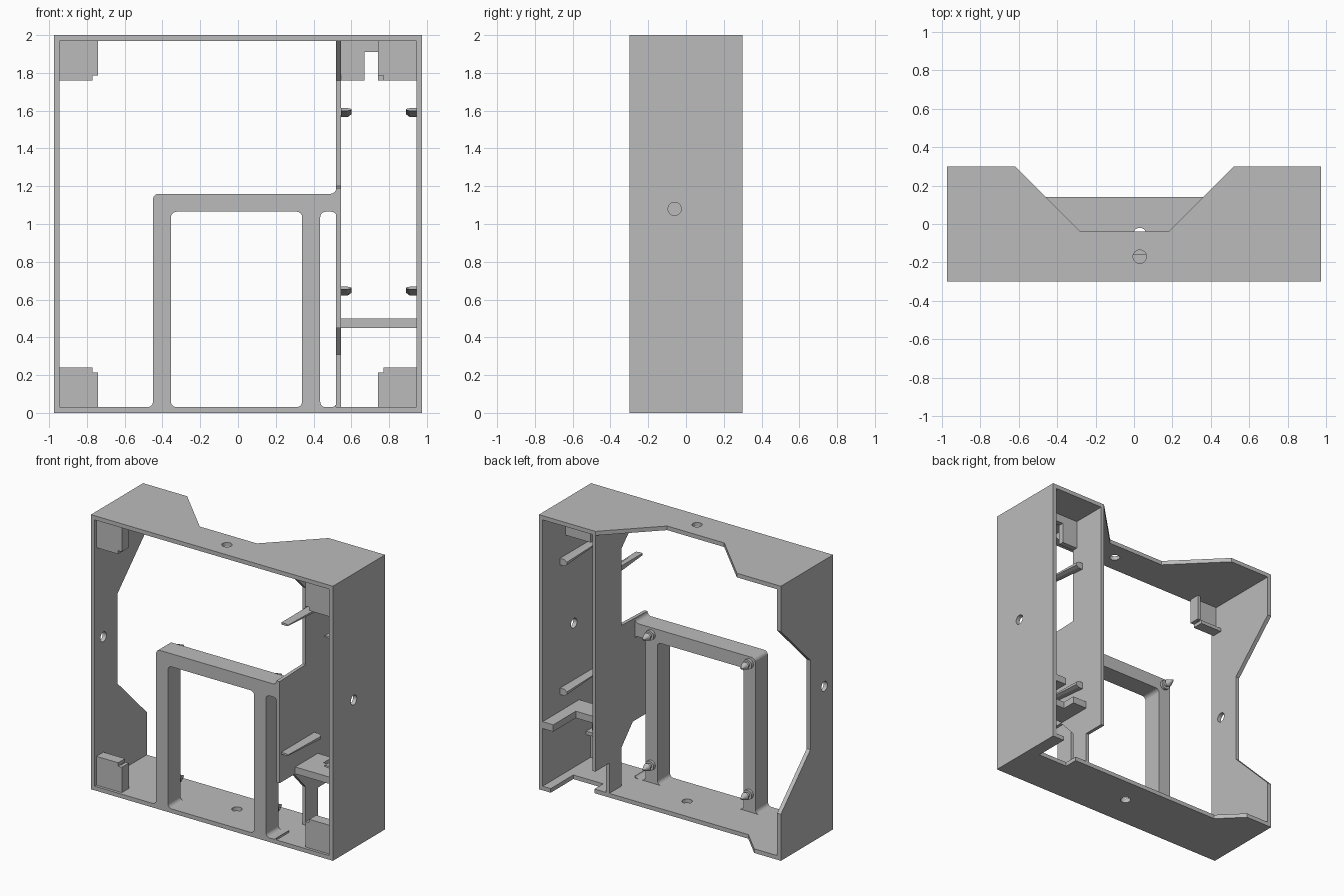
import bpy, bmesh, math
from mathutils import Vector

cube = bpy.data.objects.get("Cube")
if cube:
    bpy.data.objects.remove(cube)

grey = bpy.data.materials.new("plain grey")
grey.use_nodes = True
grey.diffuse_color = (0.5, 0.5, 0.5, 1)
grey.node_tree.nodes["Principled BSDF"].inputs["Base Color"].default_value = (0.5, 0.5, 0.5, 1)

# 2D profile (u, v) plus depth d, placed along the chosen axis
PLACE = {"X": lambda u, v, d: (d, u, v),
         "Y": lambda u, v, d: (u, d, v),
         "Z": lambda u, v, d: (u, v, d)}


def prism(name, axis, pts, a, b, end=None):
    """Extrude a profile from a to b; end optionally gives the far profile."""
    bm = bmesh.new()
    place = PLACE[axis]
    near = [bm.verts.new(place(u, v, a)) for u, v in pts]
    far = [bm.verts.new(place(u, v, b)) for u, v in (end or pts)]
    bm.faces.new(near)
    bm.faces.new(far)
    for i in range(len(pts)):
        j = (i + 1) % len(pts)
        bm.faces.new((near[i], near[j], far[j], far[i]))
    bmesh.ops.recalc_face_normals(bm, faces=bm.faces)
    mesh = bpy.data.meshes.new(name)
    bm.to_mesh(mesh)
    bm.free()
    mesh.materials.append(grey)
    obj = bpy.data.objects.new(name, mesh)
    bpy.context.collection.objects.link(obj)
    return obj


def rect(u0, v0, u1, v1):
    return [(u0, v0), (u1, v0), (u1, v1), (u0, v1)]


def arc(u, v, r, start, stop, n=6):
    angles = [math.radians(start + (stop - start) * i / n) for i in range(n + 1)]
    return [(u + r * math.cos(t), v + r * math.sin(t)) for t in angles]


def rounded(u0, v0, u1, v1, r):
    return (arc(u0 + r, v0 + r, r, 180, 270) + arc(u1 - r, v0 + r, r, 270, 360)
            + arc(u1 - r, v1 - r, r, 0, 90) + arc(u0 + r, v1 - r, r, 90, 180))


def cut(obj, axis, pts, a, b):
    cutter = prism("cutter", axis, pts, a, b)
    cutter.hide_render = True
    mod = obj.modifiers.new("cut", "BOOLEAN")
    mod.operation = "DIFFERENCE"
    mod.solver = "EXACT"
    mod.object = cutter
    bpy.context.view_layer.objects.active = obj
    bpy.ops.object.modifier_apply(modifier=mod.name)
    bpy.data.objects.remove(cutter)


def hole(obj, axis, u, v, a, b):
    cut(obj, axis, arc(u, v, 0.035, 0, 345, 23), a, b)


X, Y, T = 0.975, 0.3, 0.03
IN = X - T

# Outer frame
top = prism("top_panel", "Z", [(-X, -Y), (X, -Y), (X, Y), (0.52, Y), (0.18, -0.04),
                               (-0.28, -0.04), (-0.62, Y), (-X, Y)], 2 - T, 2)
hole(top, "Z", 0.03, -0.17, 1.9, 2.1)

floor = prism("bottom_panel", "Z", [(-X, -Y), (X, -Y), (X, Y), (0.88, Y), (0.88, 0.04),
                                    (0.64, 0.04), (0.64, 0.14), (-0.6, 0.14),
                                    (-0.76, Y), (-X, Y)], 0, T)
hole(floor, "Z", 0.03, -0.055, -0.1, 0.1)

left_wall = prism("left_wall", "X", rect(-Y, T, Y, 2 - T), IN, X)
hole(left_wall, "X", -0.06, 1.08, 0.9, 1.1)

right_wall = prism("right_wall", "X", [(-Y, T), (Y, T), (Y, 0.34), (-0.04, 0.68),
                                       (-0.04, 1.33), (Y, 1.67), (Y, 2 - T), (-Y, 2 - T)], -X, -IN)
hole(right_wall, "X", -0.2, 1.08, -1.1, -0.9)

# Side compartment
prism("divider", "X", [(Y, 2 - T), (-0.21, 2 - T), (0, 1.76), (0, 1.2), (-Y, 1.19),
                       (-Y, 0.45), (-0.13, 0.45), (0, 0.31), (0, T), (0.14, T),
                       (0.14, 0.25), (Y, 0.25)], 0.52, 0.545)
prism("shelf", "Z", [(0.545, -0.12), (IN, -0.12), (IN, Y), (0.86, Y), (0.86, 0.04),
                     (0.66, 0.04), (0.66, 0.14), (0.545, 0.14)], 0.45, 0.5)
prism("upper_bracket", "Y", [(0.545, 1.76), (0.67, 1.76), (0.67, 1.91), (0.74, 1.91),
                             (0.74, 1.76), (IN, 1.76), (IN, 2 - T), (0.545, 2 - T)], 0, 0.04)

# Long tapered clips on both sides of the compartment
for z in (0.645, 1.59):
    for label, x, s in (("inner", 0.545, 1), ("outer", IN, -1)):
        prof = [(x, z - 0.024), (x + s * 0.035, z - 0.024), (x + s * 0.055, z - 0.01),
                (x + s * 0.055, z + 0.01), (x + s * 0.035, z + 0.024), (x, z + 0.024)]
        tip = [(u, z + 0.016 + (v - z) * 0.3) for u, v in prof]
        prism(label + "_clip", "Y", prof, 0.1, -0.28, tip)

# Corner tabs with a lip behind, clipped at the inner corner
for sx, sz in ((-1, -1), (-1, 1), (1, -1), (1, 1)):
    def corner(u, v):
        return (sx * u, 1 + sz * v)
    tab = [corner(u, v) for u, v in ((IN, 0.97), (IN, 0.76), (0.77, 0.76),
                                     (0.77, 0.785), (0.74, 0.785), (0.74, 0.97))]
    prism("corner_tab", "Y", tab, -0.28, -0.25)
    lip = [corner(u, v) for u, v in rect(0.77, 0.76, IN, 0.785)]
    prism("corner_lip", "Y", lip, -0.25, -0.2)
    side = [corner(u, v) for u, v in rect(0.74, 0.785, 0.765, 0.97)]
    prism("corner_side_lip", "Y", side, -0.25, -0.2)

# Inner mounting frame with a main opening and a slot
R = 0.03
profile = ([(-0.48, 0.01)] + arc(-0.48, 0.06, R, 270, 360) + arc(-0.42, 1.13, R, 180, 90)
           + arc(0.49, 1.19, R, 270, 360) + [(0.52, 0.01)])
frame = prism("mounting_frame", "Y", profile, -Y, -0.155)
cut(frame, "Y", rounded(-0.355, T, 0.34, 1.065, R), -0.4, 0)
cut(frame, "Y", rounded(0.435, T, 0.524, 1.065, R), -0.4, 0)

# Pointed pegs on the back of the mounting frame
for x in (-0.4, 0.39):
    for z in (0.16, 1.11):
        for name, r0, r1, y0, y1 in (("peg_collar", 0.035, 0.035, -0.16, -0.135),
                                     ("peg_stem", 0.018, 0.018, -0.135, -0.11),
                                     ("peg_tip", 0.028, 0.006, -0.11, -0.06)):
            prism(name, "Y", arc(x, z, r0, 0, 337.5, 15), y0, y1, arc(x, z, r1, 0, 337.5, 15))
